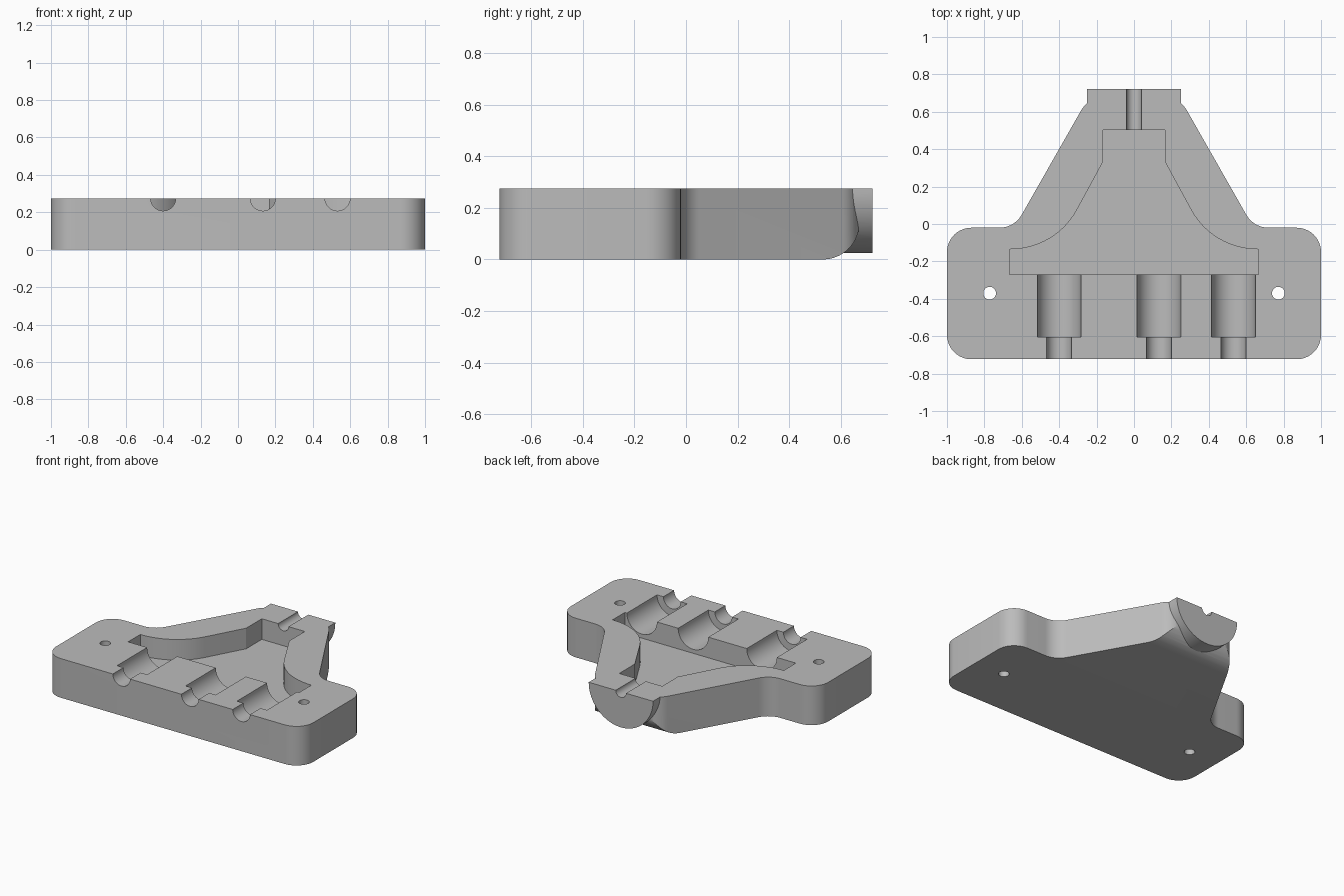
import bpy, bmesh, math
from mathutils import Vector

cube = bpy.data.objects.get("Cube")
if cube:
    bpy.data.objects.remove(cube, do_unlink=True)

TOP, END, RAW = 0.275, 0.723, 0.6

grey = bpy.data.materials.new("plain grey")
grey.use_nodes = True
colour = (0.5, 0.5, 0.5, 1)
grey.diffuse_color = colour
grey.node_tree.nodes["Principled BSDF"].inputs["Base Color"].default_value = colour


def rounded(corners, steps=10):
    """Round each (x, y, tangent length) corner with a true arc."""
    out = []
    for i, (x, y, t) in enumerate(corners):
        p = Vector((x, y))
        if t == 0:
            out.append(p)
            continue
        a = (Vector(corners[i - 1][:2]) - p).normalized()
        b = (Vector(corners[(i + 1) % len(corners)][:2]) - p).normalized()
        half = a.angle(b) / 2
        centre = p + (a + b).normalized() * t / math.cos(half)
        start, stop = p + a * t - centre, p + b * t - centre
        sweep = math.pi - 2 * half
        for k in range(steps + 1):
            f = k / steps
            out.append(centre + (start * math.sin((1 - f) * sweep)
                                 + stop * math.sin(f * sweep)) / math.sin(sweep))
    return out


def mirrored(half):
    """Complete a right-hand outline with its mirror image."""
    return half + [(-x, y, t) for x, y, t in reversed(half)]


def circle(x, y, r, n=48):
    return [(x + r * math.cos(2 * math.pi * k / n),
             y + r * math.sin(2 * math.pi * k / n)) for k in range(n)]


def prism(name, points, axis, lo, hi):
    """Extrude a closed profile along an axis."""
    place = {"x": lambda u, v, d: (d, u, v),
             "y": lambda u, v, d: (u, d, v),
             "z": lambda u, v, d: (u, v, d)}[axis]
    bm = bmesh.new()
    face = bm.faces.new([bm.verts.new(place(p[0], p[1], lo)) for p in points])
    ext = bmesh.ops.extrude_face_region(bm, geom=[face])
    verts = [g for g in ext["geom"] if isinstance(g, bmesh.types.BMVert)]
    bmesh.ops.translate(bm, verts=verts, vec=place(0, 0, hi - lo))
    bmesh.ops.recalc_face_normals(bm, faces=bm.faces)
    mesh = bpy.data.meshes.new(name)
    bm.to_mesh(mesh)
    bm.free()
    mesh.materials.append(grey)
    obj = bpy.data.objects.new(name, mesh)
    bpy.context.collection.objects.link(obj)
    return obj


def combine(target, tool, operation):
    """Apply a boolean and discard the tool."""
    mod = target.modifiers.new(operation, "BOOLEAN")
    mod.operation, mod.solver, mod.object = operation, "EXACT", tool
    bpy.context.view_layer.objects.active = target
    bpy.ops.object.modifier_apply(modifier=mod.name)
    bpy.data.objects.remove(tool, do_unlink=True)


# Body: wide base tapering to the neck
outline = mirrored([(1, -END, 0.13), (1, -0.02, 0.13), (0.64, -0.02, 0.08), (0.247, 0.67, 0.07)])
body = prism("mould_half", rounded(outline), "z", 0, RAW)

# Rounded lower edge at the neck end
side = rounded([(-1, -0.2, 0), (0.672, -0.2, 0), (0.672, 0, 0), (0.672, RAW + 0.1, 0), (-1, RAW + 0.1, 0)])
side[1:3] = rounded([(-1, 0, 0), (0.672, 0, 0.142), (0.672, 0.5, 0)])[1:-1]
side[0] = Vector((-1, -0.0))
side.insert(0, Vector((-1, -0.2)))
side = [Vector((0.53, -0.2)), Vector((0.9, -0.2)), Vector((0.9, RAW + 0.1)), Vector((0.672, RAW + 0.1))] \
    + list(reversed([p for p in side if 0.529 < p.x < 0.68 and 0 <= p.y < 0.2]))
combine(body, prism("end_rounding", side, "x", -0.6, 0.6), "DIFFERENCE")

# Round neck
combine(body, prism("neck", circle(0, TOP, 0.25, 96), "y", 0.53, END), "UNION")

# Flat parting face
box = [(-2, -2), (2, -2), (2, 2), (-2, 2)]
combine(body, prism("parting_cut", box, "z", TOP, 2), "DIFFERENCE")

# Pocket
pocket = mirrored([(0.665, -0.27, 0), (0.665, -0.135, 0), (0.42, -0.135, 0.24), (0.167, 0.33, 0), (0.167, 0.503, 0)])
combine(body, prism("pocket", rounded(pocket, 16), "z", 0.13, RAW), "DIFFERENCE")

# Stepped front channels
for x in (-0.4, 0.133, 0.532):
    combine(body, prism("socket", circle(x, TOP, 0.117), "y", -0.605, -0.2), "DIFFERENCE")
    combine(body, prism("channel", circle(x, TOP, 0.067), "y", -1, -0.55), "DIFFERENCE")

# Neck channel and screw holes
combine(body, prism("neck_channel", circle(0, TOP, 0.04), "y", 0.45, 1), "DIFFERENCE")
for x in (-0.772, 0.772):
    combine(body, prism("screw_hole", circle(x, -0.37, 0.034, 32), "z", -1, 1), "DIFFERENCE")

bpy.ops.object.select_all(action="DESELECT")
body.select_set(True)
bpy.context.view_layer.objects.active = body
bpy.ops.object.shade_smooth_by_angle(angle=math.radians(25))
